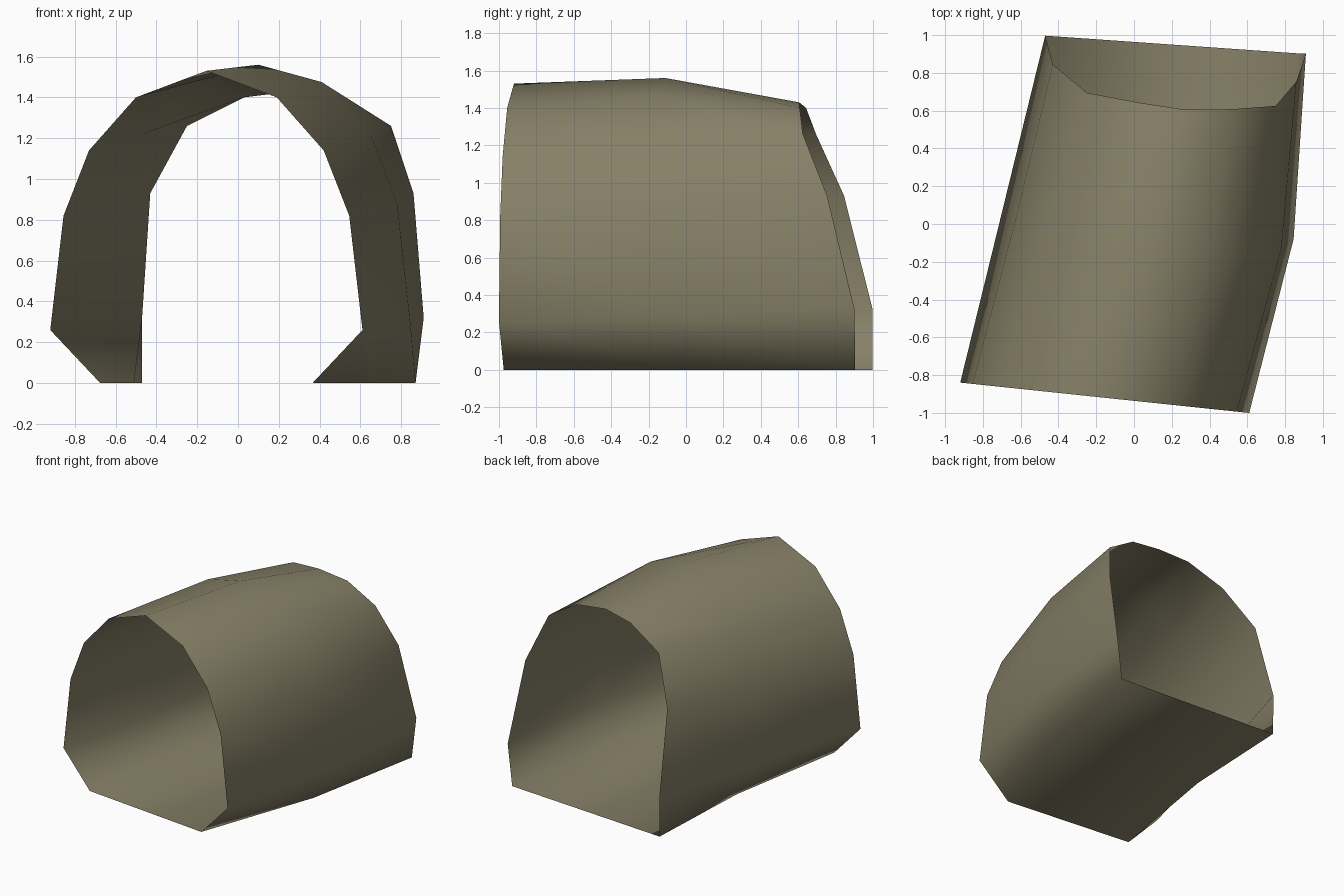
import bpy
import bmesh

default_cube = bpy.data.objects.get("Cube")
if default_cube:
    bpy.data.objects.remove(default_cube, do_unlink=True)


def flat_material(name, colour):
    material = bpy.data.materials.new(name)
    material.use_nodes = True
    material.diffuse_color = colour
    shader = next(n for n in material.node_tree.nodes if n.type == "BSDF_PRINCIPLED")
    shader.inputs["Base Color"].default_value = colour
    shader.inputs["Roughness"].default_value = 0.9
    return material


def arch_ring(bm, levels, skew):
    """Mirror (centre x, centre y, half width, height) levels into a closed arch.

    The ring runs up the low-x wall, over the crown and down the other wall;
    skew turns the ring by moving its sides along y.
    """
    def side(sign, rows):
        return [bm.verts.new((cx + sign * half, cy + sign * half * skew, z))
                for cx, cy, half, z in rows]

    return side(-1, levels) + side(1, levels[-2::-1])


def bridge(bm, near, far):
    """Join two rings with outward-facing quads, floor included."""
    count = len(near)
    for i in range(count):
        j = (i + 1) % count
        face = bm.faces.new((near[i], near[j], far[j], far[i]))
        face.smooth = True


# Cross-sections from floor to crown
front_x, front_y = -0.155, -0.92
front_levels = [(front_x, front_y, half, z) for half, z in (
    (0.52, 0), (0.765, 0.26), (0.70, 0.82), (0.575, 1.14), (0.345, 1.40), (0, 1.53))]

middle_levels = [
    (0.09, 0.03, 0.60, 0),
    (0.08, 0.02, 0.765, 0.29),
    (0.08, -0.04, 0.70, 0.88),
    (0.09, -0.08, 0.56, 1.22),
    (0.10, -0.11, 0.31, 1.475),
    (0.10, -0.11, 0, 1.56),
]

# The far mouth leans back toward the front as it rises
back_levels = [
    (0.20, 0.95, 0.67, 0),
    (0.22, 0.95, 0.69, 0.32),
    (0.215, 0.80, 0.645, 0.93),
    (0.25, 0.66, 0.50, 1.26),
    (0.275, 0.625, 0.245, 1.40),
    (0.27, 0.605, 0, 1.43),
]

# Open tunnel shell, bent at the middle section
bm = bmesh.new()
rings = [
    arch_ring(bm, front_levels, skew=-0.105),
    arch_ring(bm, middle_levels, skew=-0.13),
    arch_ring(bm, back_levels, skew=-0.07),
]
for near, far in zip(rings, rings[1:]):
    bridge(bm, near, far)

mesh = bpy.data.meshes.new("tunnel_shell")
bm.to_mesh(mesh)
bm.free()
mesh.materials.append(flat_material("olive_stone", (0.24, 0.216, 0.135, 1)))

tunnel_shell = bpy.data.objects.new("tunnel_shell", mesh)
bpy.context.collection.objects.link(tunnel_shell)
